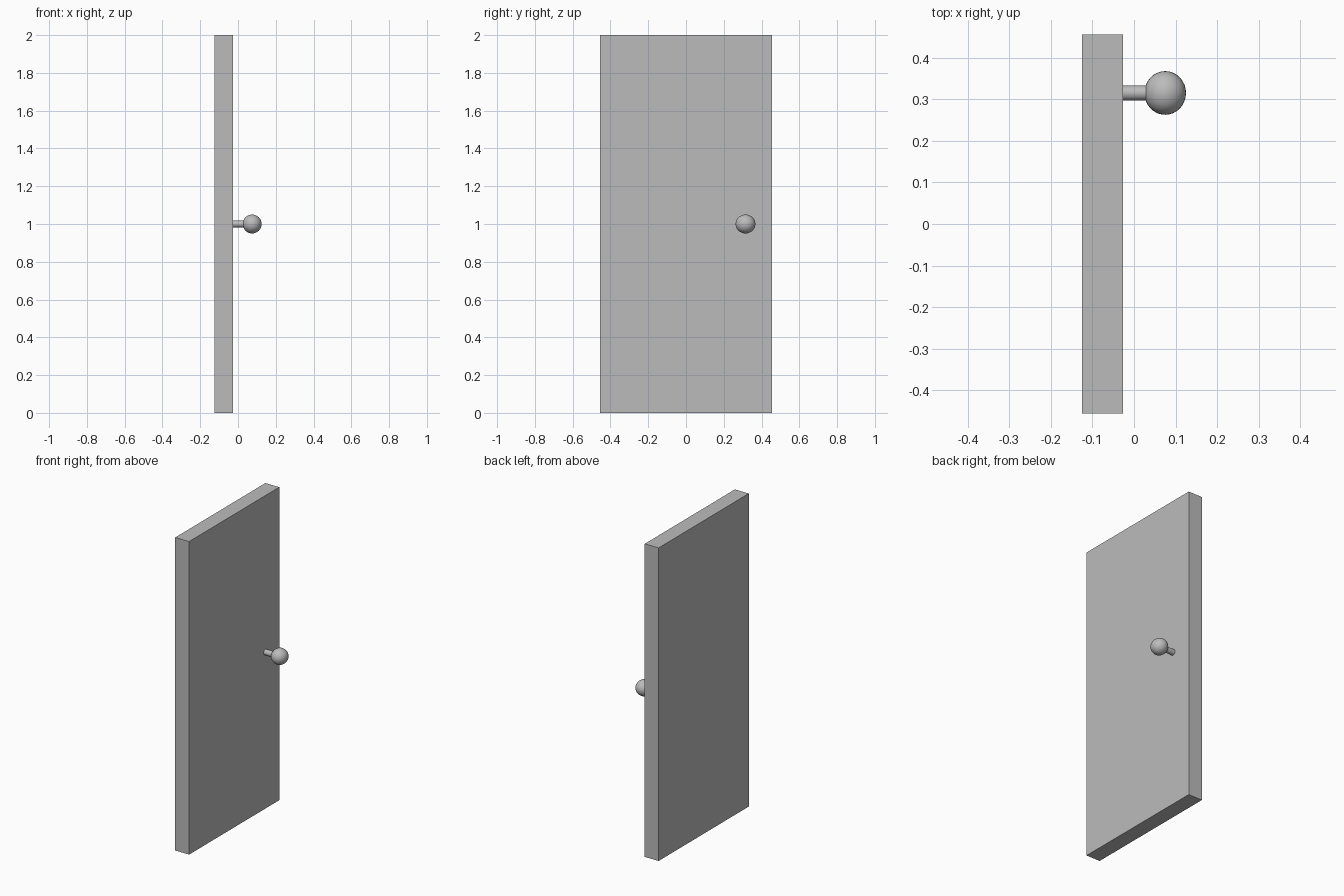
import bpy
import math

cube = bpy.data.objects.get("Cube")
if cube:
    bpy.data.objects.remove(cube, do_unlink=True)

# One plain grey for the whole door
grey = bpy.data.materials.new("plain grey")
grey.use_nodes = True
colour = (0.5, 0.5, 0.5, 1)
grey.diffuse_color = colour
grey.node_tree.nodes["Principled BSDF"].inputs["Base Color"].default_value = colour


def finish(name, scale=(1, 1, 1), smooth=False):
    obj = bpy.context.object
    obj.name = name
    obj.scale = scale
    bpy.ops.object.transform_apply(location=False, rotation=True, scale=True)
    obj.data.materials.append(grey)
    if smooth:
        bpy.ops.object.shade_smooth_by_angle(angle=math.radians(30))
    return obj


HANDLE_Y, HANDLE_Z = 0.315, 1.0

# Door slab
bpy.ops.mesh.primitive_cube_add(size=1, location=(-0.076, 0, 1))
finish("door_panel", (0.098, 0.91, 2))

# Handle stem, running from inside the slab into the knob
bpy.ops.mesh.primitive_cylinder_add(
    vertices=32, radius=0.018, depth=0.11,
    location=(0, HANDLE_Y, HANDLE_Z), rotation=(0, math.pi / 2, 0))
finish("handle_stem", smooth=True)

# Slightly widened round knob
bpy.ops.mesh.primitive_uv_sphere_add(
    segments=32, ring_count=16, radius=1, location=(0.075, HANDLE_Y, HANDLE_Z))
finish("door_knob", (0.05, 0.0525, 0.05), smooth=True)
